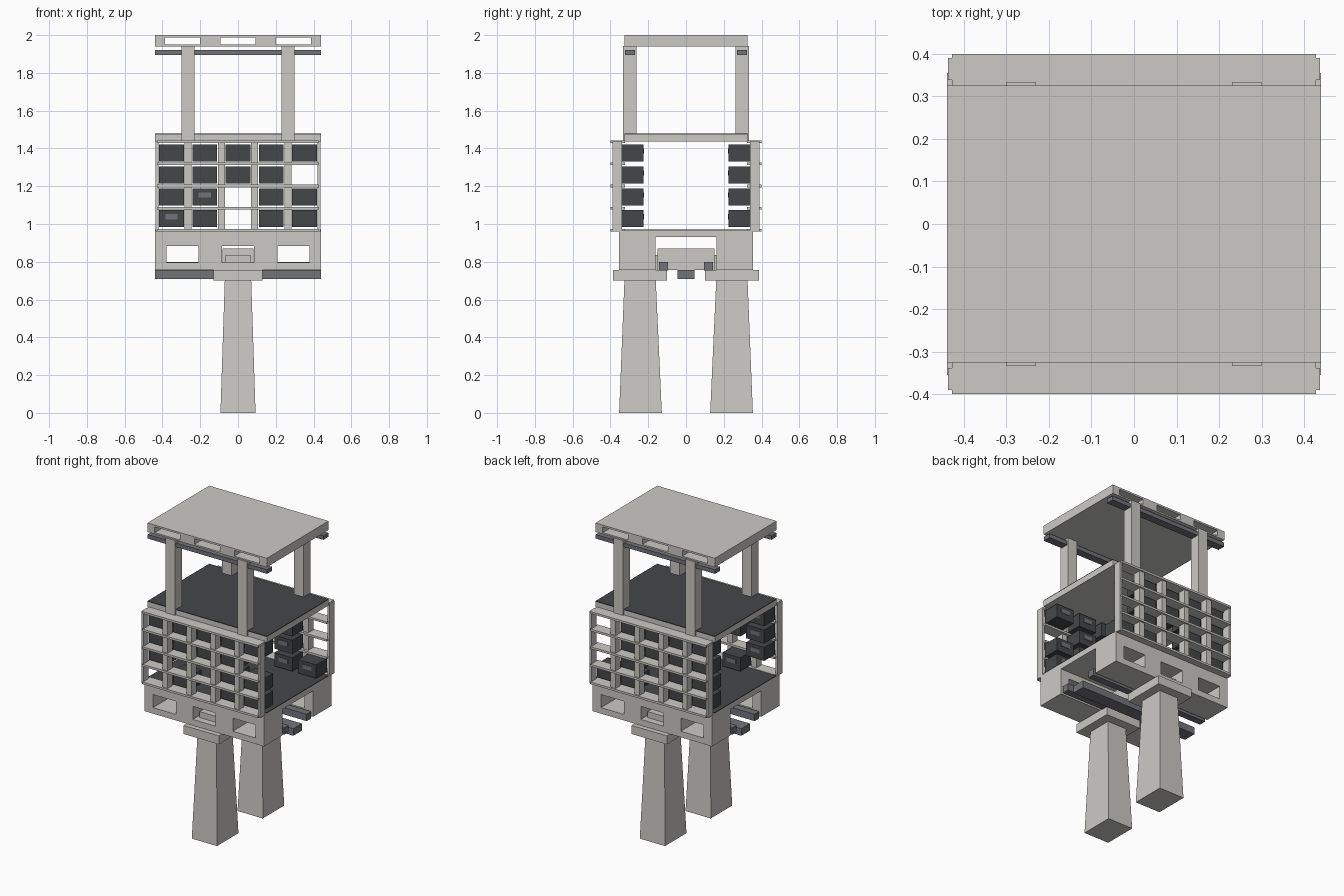
import bpy, bmesh
from mathutils import Vector

if "Cube" in bpy.data.objects:
    bpy.data.objects.remove(bpy.data.objects["Cube"])


def material(name, rgb):
    m = bpy.data.materials.new(name)
    m.diffuse_color = (*rgb, 1)
    m.use_nodes = True
    m.node_tree.nodes["Principled BSDF"].inputs["Base Color"].default_value = m.diffuse_color
    return m


CONCRETE = material("concrete", (0.60, 0.59, 0.56))
DARK = material("charcoal", (0.06, 0.062, 0.066))
STEEL = material("steel", (0.17, 0.175, 0.19))


def finish(name, bm, mat):
    bmesh.ops.recalc_face_normals(bm, faces=bm.faces[:])
    me = bpy.data.meshes.new(name)
    bm.to_mesh(me)
    bm.free()
    me.materials.append(mat)
    ob = bpy.data.objects.new(name, me)
    bpy.context.collection.objects.link(ob)
    return ob


def box(name, x, y, z, mat=CONCRETE, taper=None):
    """Box from (min, max) ranges; taper gives x and y ranges of the top."""
    bm = bmesh.new()
    bmesh.ops.create_cube(bm, size=1)
    for v in bm.verts:
        top = v.co.z > 0
        rx, ry = taper if (taper and top) else (x, y)
        v.co = Vector((rx[v.co.x > 0], ry[v.co.y > 0], z[top]))
    return finish(name, bm, mat)


def pierced_beam(name, x, y, z, holes, hz):
    """Beam with rectangular openings running through it along y."""
    xs = sorted([*x] + [e for h in holes for e in h])
    zs = [z[0], hz[0], hz[1], z[1]]
    bm = bmesh.new()
    grid = [[bm.verts.new((a, y[0], c)) for c in zs] for a in xs]
    for i in range(len(xs) - 1):
        for k in range(3):
            if k == 1 and i % 2 == 1:
                continue
            bm.faces.new((grid[i][k], grid[i + 1][k],
                          grid[i + 1][k + 1], grid[i][k + 1]))
    ext = bmesh.ops.extrude_face_region(bm, geom=bm.faces[:], use_keep_orig=True)
    for v in ext["geom"]:
        if isinstance(v, bmesh.types.BMVert):
            v.co.y = y[1]
    # merge flat neighbours so only real edges remain
    bmesh.ops.dissolve_limit(bm, angle_limit=0.01, verts=bm.verts[:], edges=bm.edges[:])
    return finish(name, bm, mat=CONCRETE)


def side(s, a, b):
    """Range a..b measured outward from the centre on side s."""
    return (a, b) if s > 0 else (-b, -a)


W = (-0.44, 0.44)

# roof, deck and floor
pierced_beam("roof", W, (-0.325, 0.325), (1.94, 2.0),
             [(-0.387, -0.2), (-0.093, 0.093), (0.2, 0.387)], (1.95, 1.988))
box("deck", W, (-0.325, 0.325), (1.437, 1.475))
box("deck_surface", W, (-0.325, 0.325), (1.475, 1.48), DARK)
box("floor_slab", W, (-0.355, 0.355), (0.93, 0.966))
box("floor_surface", W, (-0.325, 0.325), (0.966, 0.971), DARK)

# cross beam and service rails under the floor
box("cross_beam", (-0.083, 0.083), (-0.15, 0.15), (0.757, 0.87))
box("cross_beam_tongue", (-0.067, 0.067), (-0.31, 0.31), (0.757, 0.837))
box("centre_rail", W, (-0.045, 0.045), (0.71, 0.757), STEEL)

PITCH = 0.176
ROWS = [1.376, 1.26, 1.144, 1.028]
EMPTY = {-1: {(0, 3), (1, 2), (2, 2), (2, 3), (4, 1)},
         1: {(4, 0), (4, 1), (4, 2), (2, 2), (2, 3)}}

for s, label in ((-1, "front"), (1, "back")):
    # pillars and caps
    box(label + "_pillar", (-0.093, 0.093), side(s, 0.128, 0.354), (0, 0.7),
        taper=((-0.07, 0.07), side(s, 0.16, 0.326)))
    box(label + "_pillar_cap", (-0.13, 0.13), side(s, 0.1, 0.387), (0.7, 0.757))
    # pierced girder
    pierced_beam(label + "_girder", W, side(s, 0.162, 0.355), (0.757, 0.93),
                 [(-0.378, -0.21), (-0.084, 0.084), (0.21, 0.378)], (0.797, 0.884))
    # rails
    box(label + "_lower_rail", W, side(s, 0.095, 0.143), (0.754, 0.8), STEEL)
    box(label + "_roof_rail", W, side(s, 0.27, 0.323), (1.895, 1.922), STEEL)
    # roof columns
    for x in (-0.265, 0.265):
        box(label + "_column", (x - 0.035, x + 0.035), side(s, 0.262, 0.334), (1.437, 1.942))
    # shelf frame
    for i in range(6):
        x = -0.44 + i * PITCH
        box(label + "_shelf_post", (max(x - 0.018, -0.437), min(x + 0.018, 0.437)),
            side(s, 0.338, 0.39), (0.96, 1.44))
    for i in range(5):
        z = 0.966 + i * 0.1175
        box(label + "_shelf_plate", (-0.428, 0.428), side(s, 0.322, 0.4), (z - 0.007, z + 0.007))
    # capsules with a vent on the inward face
    for c in range(5):
        for r, z in enumerate(ROWS):
            if (c, r) in EMPTY[s]:
                continue
            x = (c - 2) * PITCH
            box(label + "_capsule", (x - 0.066, x + 0.066), side(s, 0.226, 0.338),
                (z - 0.045, z + 0.045), DARK)
            box(label + "_capsule_vent", (x - 0.033, x + 0.033), side(s, 0.223, 0.228),
                (z - 0.004, z + 0.024), STEEL)
